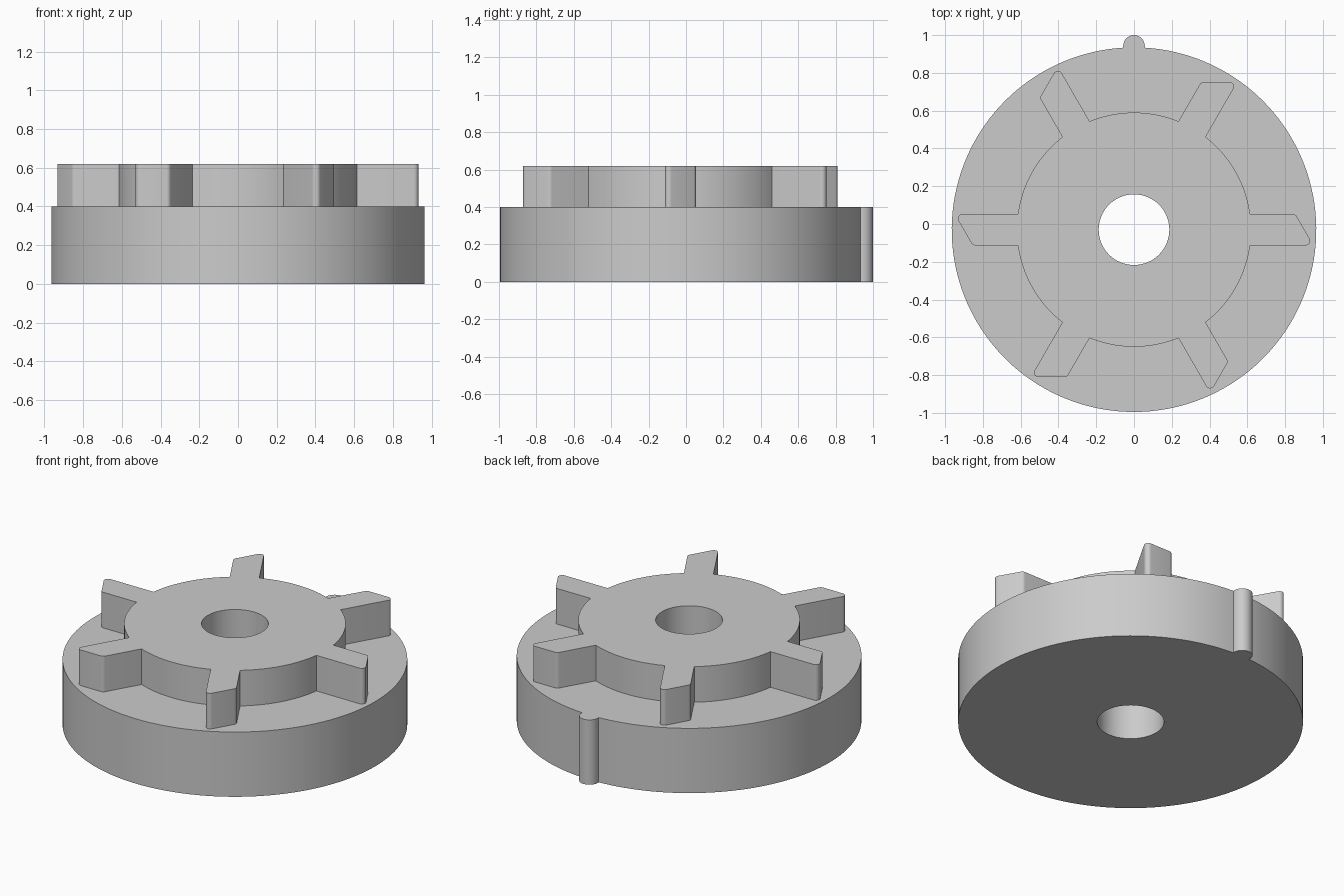
import bpy
import bmesh
from math import asin, cos, sin, pi, radians, sqrt
from mathutils import Vector, Matrix

if "Cube" in bpy.data.objects:
    bpy.data.objects.remove(bpy.data.objects["Cube"])

CENTRE = Vector((0, -0.03))
BASE_R, HUB_R, BORE_R = 0.965, 0.62, 0.187
BASE_TOP, HUB_TOP = 0.4, 0.62
TEETH, HALF_W = 6, 0.083

grey = bpy.data.materials.new("plain_grey")
grey.use_nodes = True
grey.diffuse_color = (0.6, 0.6, 0.6, 1)
grey.node_tree.nodes["Principled BSDF"].inputs["Base Color"].default_value = grey.diffuse_color


def arc(radius, start, end, steps, centre=(0, 0)):
    angles = [start + (end - start) * i / steps for i in range(steps + 1)]
    return [Vector((centre[0] + radius * cos(a), centre[1] + radius * sin(a))) for a in angles]


def base_outline():
    # Disc with a rounded locating key at the back
    key_r = 0.057
    gap = asin(key_r / BASE_R)
    rim = arc(BASE_R, pi / 2 + gap, 2.5 * pi - gap, 144)
    return rim + arc(key_r, 0, pi, 16, (0, 0.973))


def rotor_outline():
    # Hub with slanted, round-cornered teeth
    r = 0.024
    slant = radians(30)
    root = sqrt(HUB_R ** 2 - HALF_W ** 2)
    tip = Vector((0.95, -HALF_W))
    shoulder = Vector((0.95 - 2 * HALF_W * sin(slant) / cos(slant), HALF_W))
    low = tip + Vector((-r * sqrt(3), r))
    high = shoulder + Vector((-r / sqrt(3), -r))
    tooth = [Vector((root, -HALF_W))]
    tooth += arc(r, -pi / 2, slant, 8, low)
    tooth += arc(r, slant, pi / 2, 5, high)
    tooth.append(Vector((root, HALF_W)))
    gap = asin(HALF_W / HUB_R)
    pitch = 2 * pi / TEETH
    sector = tooth + arc(HUB_R, gap, pitch - gap, 20)[1:-1]
    return [Matrix.Rotation(pitch * i, 2) @ p for i in range(TEETH) for p in sector]


def ring(bm, outline, z):
    verts = [bm.verts.new((*(p + CENTRE), z)) for p in outline]
    for a, b in zip(verts, verts[1:] + verts[:1]):
        bm.edges.new((a, b))
    return verts


def wall(bm, low, high, inward=False):
    n = len(low)
    for i in range(n):
        j = (i + 1) % n
        quad = [low[i], low[j], high[j], high[i]]
        bm.faces.new(quad[::-1] if inward else quad)


def cap(bm, outer, inner, up):
    # Flat face between an outer loop and an inner loop
    edges = [bm.edges.get((a, b)) for loop in (outer, inner)
             for a, b in zip(loop, loop[1:] + loop[:1])]
    made = bmesh.ops.triangle_fill(bm, edges=edges, use_beauty=True, use_dissolve=False)
    for face in made["geom"]:
        if isinstance(face, bmesh.types.BMFace):
            face.normal_update()
            if (face.normal.z > 0) != up:
                face.normal_flip()


def finish(bm, name):
    mesh = bpy.data.meshes.new(name)
    bm.to_mesh(mesh)
    bm.free()
    mesh.materials.append(grey)
    obj = bpy.data.objects.new(name, mesh)
    bpy.context.collection.objects.link(obj)
    bpy.ops.object.select_all(action="DESELECT")
    obj.select_set(True)
    bpy.context.view_layer.objects.active = obj
    bpy.ops.object.shade_smooth_by_angle(angle=radians(20))


bore = arc(BORE_R, 0, 2 * pi, 64)[:-1]

# Base disc: underside, rim, bore and the ledge around the rotor
bm = bmesh.new()
rim_low, rim_high = [ring(bm, base_outline(), z) for z in (0, BASE_TOP)]
bore_low, bore_high = [ring(bm, bore, z) for z in (0, BASE_TOP)]
seat = ring(bm, rotor_outline(), BASE_TOP)
cap(bm, rim_low, bore_low, up=False)
cap(bm, rim_high, seat, up=True)
wall(bm, rim_low, rim_high)
wall(bm, bore_low, bore_high, inward=True)
finish(bm, "base_disc")

# Toothed rotor standing on the base
bm = bmesh.new()
rotor_low, rotor_high = [ring(bm, rotor_outline(), z) for z in (BASE_TOP, HUB_TOP)]
bore_low, bore_high = [ring(bm, bore, z) for z in (BASE_TOP, HUB_TOP)]
cap(bm, rotor_high, bore_high, up=True)
wall(bm, rotor_low, rotor_high)
wall(bm, bore_low, bore_high, inward=True)
finish(bm, "toothed_rotor")
